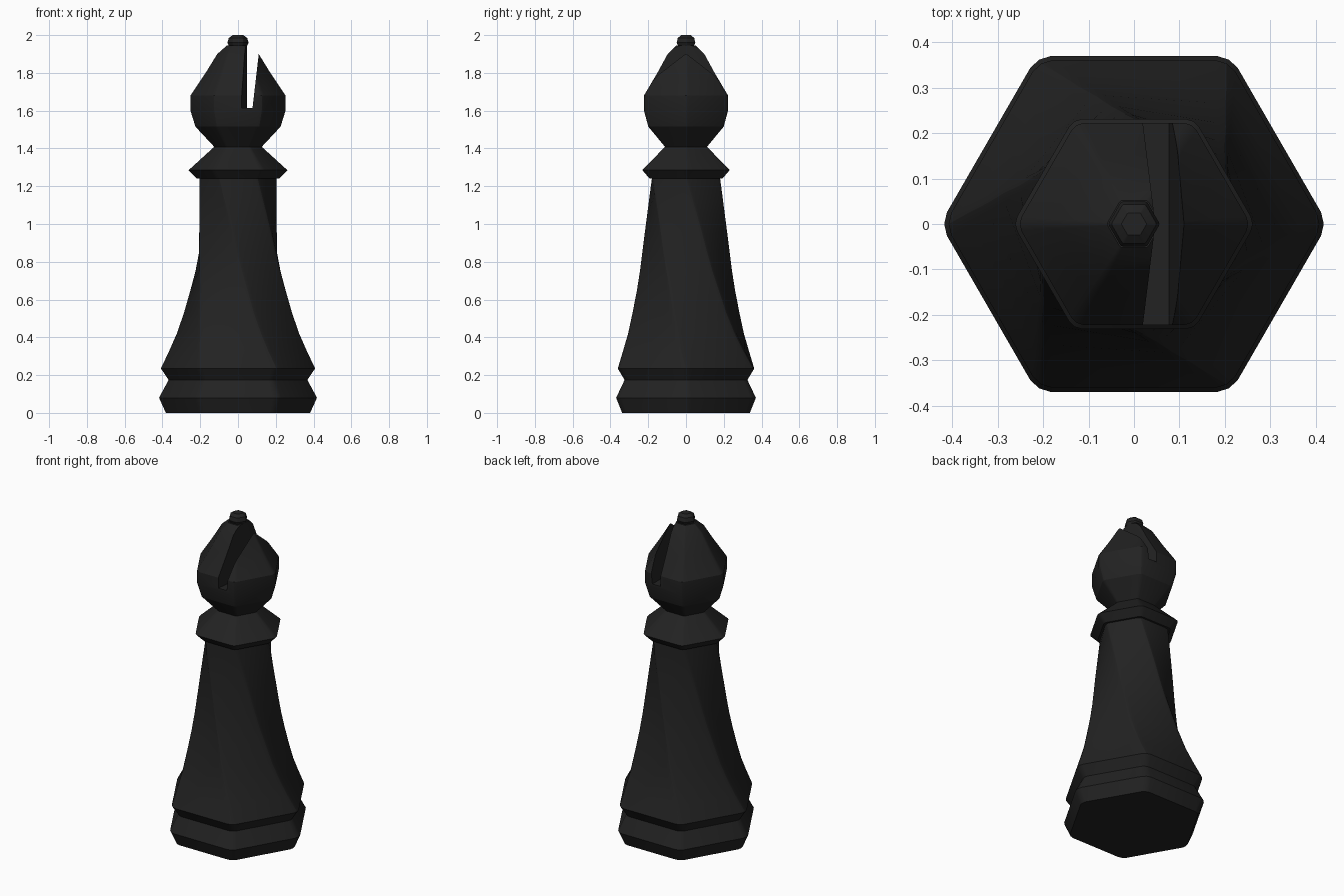
import bpy, bmesh
from math import radians, cos, sin
from mathutils import Vector

if "Cube" in bpy.data.objects:
    bpy.data.objects.remove(bpy.data.objects["Cube"])

black = bpy.data.materials.new("matte_black")
black.diffuse_color = (0.016, 0.016, 0.016, 1)
black.use_nodes = True
black.node_tree.nodes["Principled BSDF"].inputs["Base Color"].default_value = black.diffuse_color


def hexagon(z, r, twist):
    """Hexagon ring with softly rounded corners, three points per corner."""
    corners = [Vector((r * cos(radians(60 * k - twist)),
                       r * sin(radians(60 * k - twist)), z)) for k in range(6)]
    pts = []
    for k, c in enumerate(corners):
        a = c.lerp(corners[k - 1], 0.07)
        b = c.lerp(corners[(k + 1) % 6], 0.07)
        pts += [a, ((a + b) / 2).lerp(c, 0.4), b]
    return pts


def loft(name, loops):
    """Skin a stack of equal-sized loops and cap both ends."""
    bm = bmesh.new()
    rows = [[bm.verts.new(p) for p in loop] for loop in loops]
    n = len(rows[0])
    for lo, hi in zip(rows, rows[1:]):
        for i in range(n):
            j = (i + 1) % n
            bm.faces.new((lo[i], lo[j], hi[j], hi[i]))
    bm.faces.new(rows[0][::-1])
    bm.faces.new(rows[-1])
    bmesh.ops.recalc_face_normals(bm, faces=bm.faces)
    me = bpy.data.meshes.new(name)
    bm.to_mesh(me)
    bm.free()
    me.materials.append(black)
    ob = bpy.data.objects.new(name, me)
    bpy.context.collection.objects.link(ob)
    return ob


def hex_part(name, rings):
    return loft(name, [hexagon(*ring) for ring in rings])


def smooth(ob):
    bpy.ops.object.select_all(action='DESELECT')
    ob.select_set(True)
    bpy.context.view_layer.objects.active = ob
    bpy.ops.object.shade_smooth_by_angle(angle=radians(24))


# Foot
foot = hex_part("foot", [(0, 0.39, 0), (0.08, 0.427, 0), (0.175, 0.375, 0)])

# Tapered body twisting by one hexagon side: height, radius, twist
body = hex_part("twisted_body", [
    (0.17, 0.372, 0), (0.235, 0.417, 0), (0.33, 0.372, 4), (0.42, 0.334, 8),
    (0.53, 0.300, 13.5), (0.65, 0.270, 19), (0.75, 0.250, 25),
    (0.85, 0.236, 31), (0.95, 0.225, 37), (1.05, 0.216, 44),
    (1.15, 0.210, 52), (1.25, 0.207, 60)])

# Collar
collar = hex_part("collar", [(1.24, 0.222, 0), (1.285, 0.267, 0), (1.41, 0.127, 0)])

# Head
head = hex_part("head", [
    (1.405, 0.125, 0), (1.515, 0.23, 0), (1.60, 0.257, 0), (1.68, 0.257, 0),
    (1.80, 0.175, 0), (1.90, 0.112, 0), (1.945, 0.06, 0)])

# Slit in the head: bowed left wall, sloping right wall
lower = [(0.01, -0.3), (0.077, -0.3), (0.077, 0.3), (0.01, 0.3), (0.047, 0)]
upper = [(0.01, -0.3), (0.133, -0.3), (0.133, 0.3), (0.01, 0.3), (0.047, 0)]
cutter = loft("slit_cutter", [[Vector((x, y, 1.615)) for x, y in lower],
                              [Vector((x, y, 2.1)) for x, y in upper]])
cutter.hide_render = True
slit = head.modifiers.new("slit", 'BOOLEAN')
slit.operation = 'DIFFERENCE'
slit.solver = 'EXACT'
slit.object = cutter
bpy.context.view_layer.objects.active = head
bpy.ops.object.modifier_apply(modifier="slit")
bpy.data.objects.remove(cutter)

# Knob
knob = hex_part("knob", [(1.925, 0.04, 0), (1.96, 0.057, 0), (1.985, 0.05, 0),
                         (2.0, 0.028, 0)])

for part in (foot, body, collar, head, knob):
    smooth(part)
